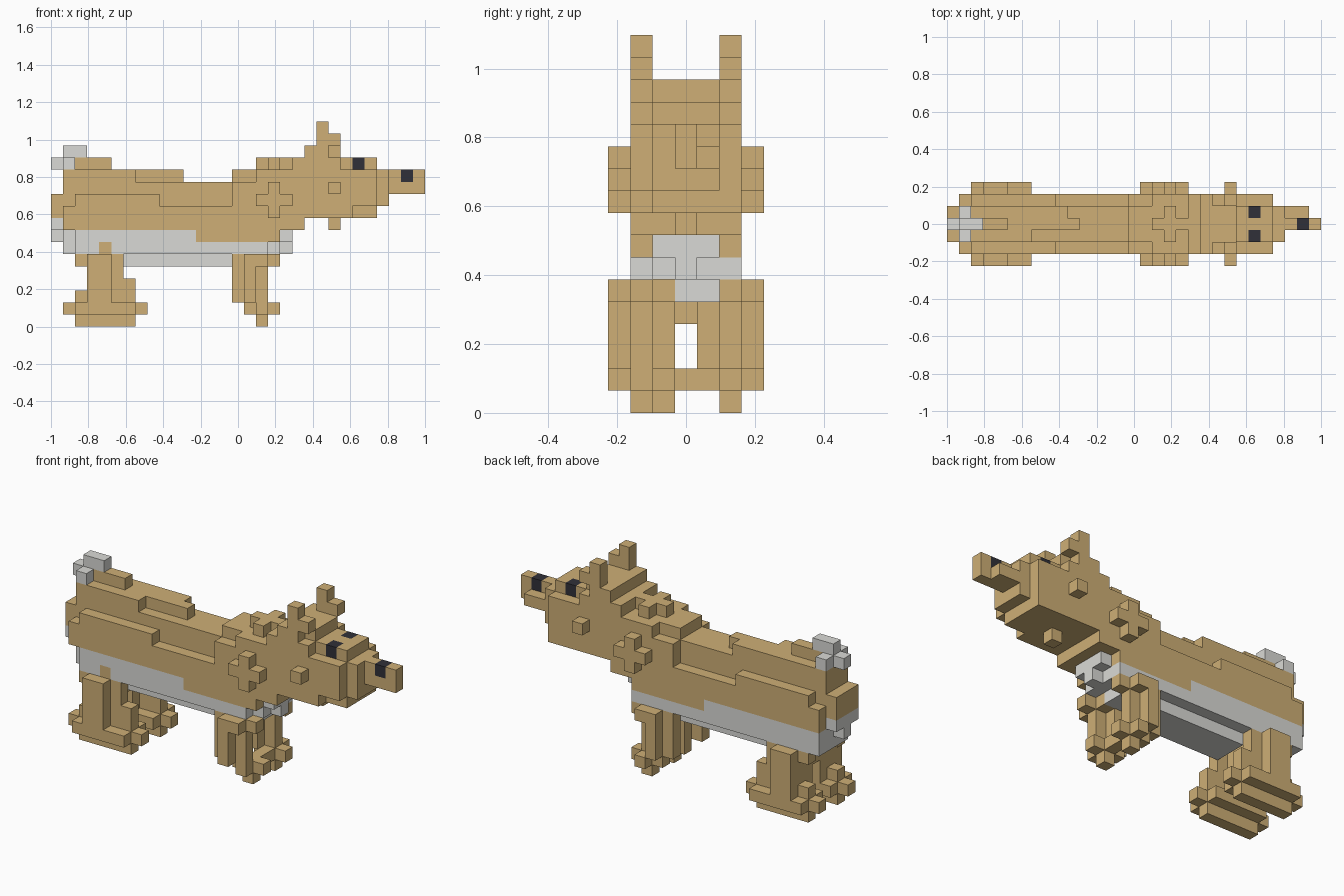
import bpy
import bmesh
from mathutils import Vector

if "Cube" in bpy.data.objects:
    bpy.data.objects.remove(bpy.data.objects["Cube"], do_unlink=True)

UNIT = 2 / 31  # edge of one block
COLOURS = {"tan_fur": (0.62, 0.43, 0.18), "pale_grey_fur": (0.7, 0.7, 0.67),
           "dark_features": (0.03, 0.03, 0.04)}
NAMES = list(COLOURS)
TAN, GREY, DARK = NAMES


def make_material(name):
    material = bpy.data.materials.new(name)
    material.use_nodes = True
    colour = (*COLOURS[name], 1)
    material.diffuse_color = colour
    shader = material.node_tree.nodes["Principled BSDF"]
    shader.inputs["Base Color"].default_value = colour
    shader.inputs["Roughness"].default_value = 0.9
    return material


MATERIALS = [make_material(name) for name in NAMES]
blocks = {}  # cell -> (part, colour)


def fill(part, colour, x, y, z, mirror=False):
    """Fill cells; x and z ranges exclude their end, y lists rows from the middle."""
    rows = set(y) | ({-row for row in y} if mirror else set())
    for i in range(*x):
        for j in rows:
            for k in range(*z):
                blocks[i, j, k] = (part, colour)


MIDDLE = (0,)
INNER = (-1, 0, 1)
WIDE = (-2, -1, 0, 1, 2)

# Torso: narrow core, wider flanks, rump and raised back
fill("torso", TAN, x=(1, 15), y=INNER, z=(6, 12))
fill("torso", TAN, x=(2, 15), y=WIDE, z=(6, 10))
fill("torso", TAN, x=(1, 2), y=WIDE, z=(8, 10))
fill("torso", TAN, x=(2, 9), y=WIDE, z=(10, 11))
fill("torso", TAN, x=(0, 1), y=INNER, z=(9, 11))
fill("torso", TAN, x=(1, 7), y=INNER, z=(12, 13))
fill("torso", TAN, x=(7, 10), y=(0, 1), z=(12, 13))
fill("torso", TAN, x=(10, 11), y=MIDDLE, z=(12, 13))

# Shoulders and neck with the cross-shaped tufts
fill("neck", TAN, x=(15, 17), y=WIDE, z=(6, 12))
fill("neck", TAN, x=(15, 17), y=INNER, z=(12, 13))
fill("neck", TAN, x=(17, 18), y=WIDE, z=(6, 13))
fill("neck", TAN, x=(18, 21), y=WIDE, z=(8, 13))
fill("neck", TAN, x=(17, 20), y=MIDDLE, z=(13, 14))
fill("neck", TAN, x=(18, 19), y=INNER, z=(13, 14))
fill("neck", TAN, x=(17, 20), y=(3,), z=(10, 11), mirror=True)
fill("neck", TAN, x=(18, 19), y=(3,), z=(9, 12), mirror=True)

# Pale belly and rump
fill("belly", GREY, x=(2, 12), y=WIDE, z=(6, 8))
fill("belly", GREY, x=(1, 2), y=(-1, 0, 1, 2), z=(6, 8))
fill("belly", GREY, x=(12, 18), y=WIDE, z=(6, 7))
fill("belly", GREY, x=(6, 18), y=INNER, z=(5, 6))
fill("belly", GREY, x=(0, 1), y=INNER, z=(8, 9))
fill("belly", GREY, x=(0, 1), y=MIDDLE, z=(7, 8))

# Stepped chest
fill("chest", GREY, x=(18, 19), y=(-1, 0, 1, 2), z=(6, 7))
fill("chest", GREY, x=(18, 20), y=INNER, z=(7, 8))
fill("chest", GREY, x=(19, 20), y=MIDDLE, z=(6, 7))
fill("chest", TAN, x=(18, 19), y=(2,), z=(7, 8), mirror=True)

# Head with cheeks and chin
fill("head", TAN, x=(21, 27), y=WIDE, z=(10, 13))
fill("head", TAN, x=(21, 25), y=WIDE, z=(9, 10))
fill("head", TAN, x=(25, 27), y=(-1, 0, 1, 2), z=(9, 10))
fill("head", TAN, x=(20, 24), y=WIDE, z=(13, 14))
fill("head", TAN, x=(24, 27), y=INNER, z=(13, 14))
fill("head", TAN, x=(21, 23), y=WIDE, z=(14, 15))
fill("head", TAN, x=(23, 24), y=INNER, z=(14, 15))
fill("head", TAN, x=(23, 24), y=(3,), z=(11, 12), mirror=True)
fill("head", TAN, x=(23, 24), y=MIDDLE, z=(8, 9))

# Ears
fill("ears", TAN, x=(22, 24), y=(2,), z=(15, 16), mirror=True)
fill("ears", TAN, x=(22, 23), y=(2,), z=(16, 17), mirror=True)

# Snout
fill("snout", TAN, x=(27, 28), y=INNER, z=(10, 13))
fill("snout", TAN, x=(28, 30), y=(0, 1), z=(11, 12))
fill("snout", TAN, x=(28, 31), y=MIDDLE, z=(11, 13))

# Eyes and nose
fill("eyes", DARK, x=(25, 26), y=(1,), z=(13, 14), mirror=True)
fill("nose", DARK, x=(29, 30), y=MIDDLE, z=(12, 13))

# Tail with a pale tip
fill("tail", TAN, x=(2, 5), y=MIDDLE, z=(13, 14))
fill("tail_tip", GREY, x=(0, 2), y=MIDDLE, z=(13, 14))
fill("tail_tip", GREY, x=(1, 2), y=INNER, z=(13, 14))
fill("tail_tip", GREY, x=(1, 3), y=MIDDLE, z=(14, 15))

# Front legs
fill("front_legs", TAN, x=(15, 16), y=(2,), z=(2, 6), mirror=True)
fill("front_legs", TAN, x=(16, 18), y=(2,), z=(2, 6), mirror=True)
fill("front_legs", TAN, x=(18, 19), y=(2,), z=(5, 6), mirror=True)
fill("front_legs", TAN, x=(16, 17), y=(3,), z=(2, 6), mirror=True)
fill("front_legs", TAN, x=(16, 17), y=(1,), z=(2, 5), mirror=True)
fill("front_legs", TAN, x=(17, 18), y=(-3, -1, 3), z=(5, 6))

# Front paws: a cross of blocks on a single toe
for paw_row in (-1, 2):
    fill("front_paws", TAN, x=(16, 19), y=(paw_row,), z=(1, 2))
    fill("front_paws", TAN, x=(17, 18), y=(paw_row - 1, paw_row + 1), z=(1, 2))
    fill("front_paws", TAN, x=(17, 18), y=(paw_row,), z=(0, 1))

# Back legs: long paw, hock and thigh
fill("back_legs", TAN, x=(2, 7), y=(2,), z=(0, 3), mirror=True)
fill("back_legs", TAN, x=(1, 8), y=(2,), z=(1, 2), mirror=True)
fill("back_legs", TAN, x=(3, 7), y=(2,), z=(3, 4), mirror=True)
fill("back_legs", TAN, x=(3, 6), y=(2,), z=(4, 6), mirror=True)
fill("back_legs", TAN, x=(2, 3), y=(2,), z=(5, 6), mirror=True)
fill("back_legs", TAN, x=(4, 5), y=(-2,), z=(6, 7))
fill("back_legs", TAN, x=(2, 7), y=(1, 3), z=(1, 2), mirror=True)
fill("back_legs", TAN, x=(3, 5), y=(1, 3), z=(2, 6), mirror=True)
fill("back_legs", TAN, x=(3, 5), y=MIDDLE, z=(4, 6))


def build_part(part):
    """Make one mesh of the exposed block sides belonging to a part."""
    bm = bmesh.new()
    for cell, (owner, colour) in blocks.items():
        if owner != part:
            continue
        centre = Vector((cell[0] - 15, cell[1], cell[2] + 0.5)) * UNIT
        for axis in range(3):
            for sign in (-1, 1):
                normal = Vector.Fill(3, 0)
                normal[axis] = sign
                if tuple(int(c + n) for c, n in zip(cell, normal)) in blocks:
                    continue
                across = Vector.Fill(3, 0)
                across[(axis + 1) % 3] = 1
                up = normal.cross(across)
                corners = (-across - up, across - up, across + up, up - across)
                face = bm.faces.new([bm.verts.new(centre + (normal + c) * UNIT / 2)
                                     for c in corners])
                face.material_index = NAMES.index(colour)
    bmesh.ops.remove_doubles(bm, verts=bm.verts, dist=UNIT / 100)
    mesh = bpy.data.meshes.new(part)
    bm.to_mesh(mesh)
    bm.free()
    for material in MATERIALS:
        mesh.materials.append(material)
    bpy.context.collection.objects.link(bpy.data.objects.new(part, mesh))


for part_name in sorted({owner for owner, colour in blocks.values()}):
    build_part(part_name)
